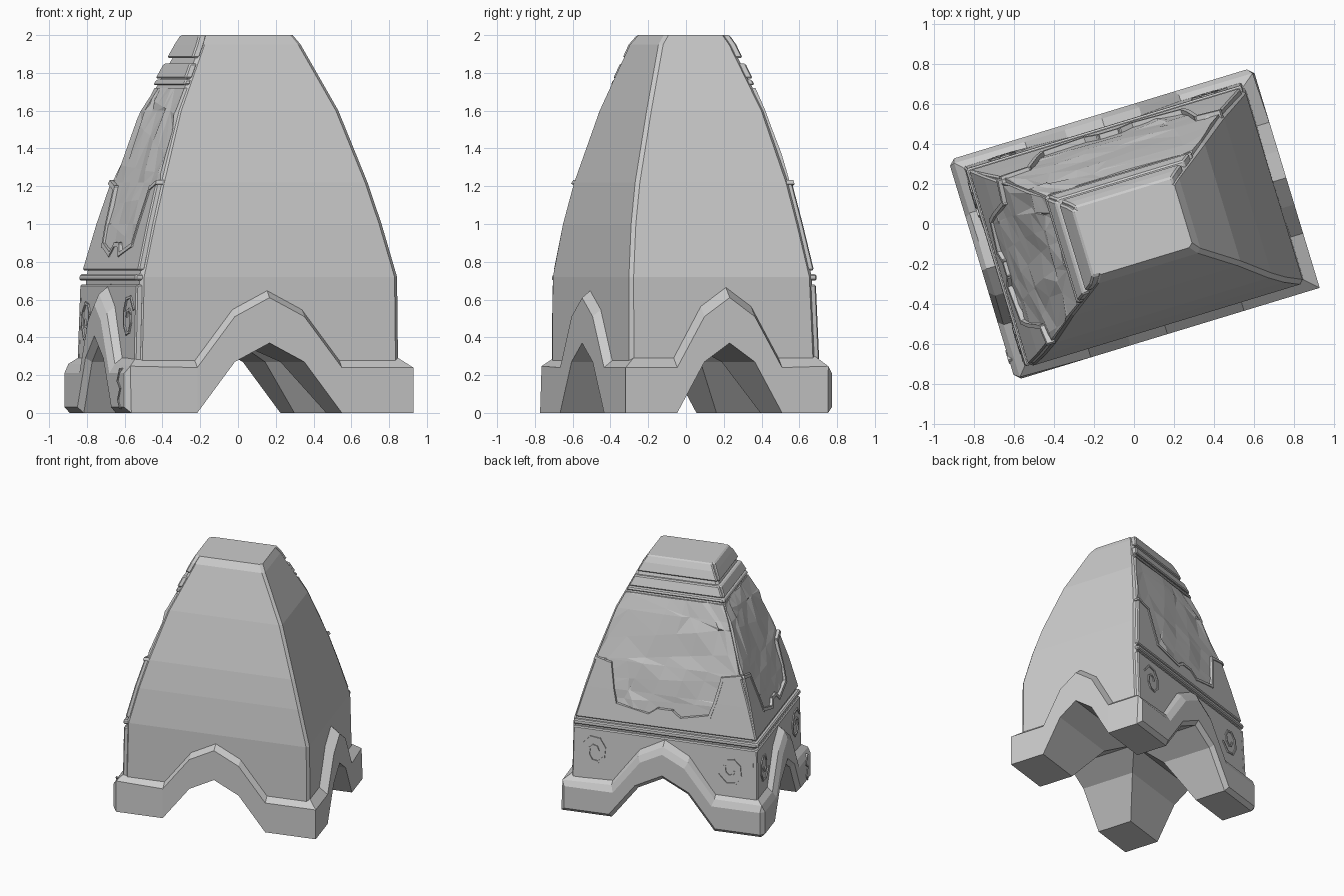
import bpy, bmesh, math, random
from mathutils import Matrix, Vector

if "Cube" in bpy.data.objects:
    bpy.data.objects.remove(bpy.data.objects["Cube"])

random.seed(4)
TURN = Matrix.Rotation(math.radians(16.9), 4, 'Z')

# Body levels: z, then distance of left, right, front and back faces
LEVELS = [(0, .71, .73, .53, .50), (.3, .71, .73, .53, .50),
          (.72, .70, .725, .53, .482), (1.0, .63, .65, .495, .435), (1.22, .565, .585, .453, .395),
          (1.6, .44, .455, .35, .298), (1.95, .275, .282, .232, .172),
          (2, .25, .25, .193, .145)]
ARCH = [(-1, 0), (-.48, .27), (0, .37), (.48, .27), (1, 0)]   # tunnel outline


def finish(bm, name, bevel=0):
    bmesh.ops.recalc_face_normals(bm, faces=bm.faces)
    bm.transform(TURN)
    me = bpy.data.meshes.new(name)
    bm.to_mesh(me)
    bm.free()
    ob = bpy.data.objects.new(name, me)
    bpy.context.collection.objects.link(ob)
    if bevel:
        m = ob.modifiers.new("worn_edges", 'BEVEL')
        m.width, m.segments, m.limit_method = bevel, 1, 'ANGLE'
        m.angle_limit = math.radians(40)
    return ob


def loft(bm, rings):
    rings = [[bm.verts.new(p) for p in r] for r in rings]
    for r, s in zip(rings, rings[1:]):
        for i in range(len(r)):
            j = (i + 1) % len(r)
            bm.faces.new((r[i], r[j], s[j], s[i]))
    bm.faces.new(rings[0])
    bm.faces.new(rings[-1])


def level(z):
    for p, q in zip(LEVELS, LEVELS[1:]):
        if z <= q[0] + 1e-6:
            t = (z - p[0]) / (q[0] - p[0])
            return [a + (b - a) * t for a, b in zip(p, q)][1:]
    return LEVELS[-1][1:]


# Tapered body with chamfered corners
bm = bmesh.new()
rings = []
for z, l, r, f, b in LEVELS:
    c = .02
    rings.append([(-l + c, -f, z), (r - c, -f, z), (r, -f + c, z), (r, b - c, z),
                  (r - c, b, z), (-l + c, b, z), (-l, b - c, z), (-l, -f + c, z)])
loft(bm, rings)
body = finish(bm, "body")

# Crossing arched tunnels cut through the underside
for axis, half in ((0, .40), (1, .29)):
    bm = bmesh.new()
    prof = [(-half * 1.15, -.1)] + [(u * half, z) for u, z in ARCH] + [(half * 1.15, -.1)]
    loft(bm, [[(u, s, z) if axis == 0 else (s, u, z) for u, z in prof] for s in (-1, 1)])
    cutter = finish(bm, "tunnel_cutter")
    cutter.hide_render = True
    m = body.modifiers.new("tunnel", 'BOOLEAN')
    m.operation, m.solver, m.object = 'DIFFERENCE', 'EXACT', cutter
    bpy.context.view_layer.objects.active = body
    bpy.ops.object.modifier_apply(modifier=m.name)
    bpy.data.objects.remove(cutter)

# Thick base band that rises over an arch on every side
A, B, IA, IB = .795, .575, .68, .465
sides = [(A, B, IA, IB, .40, lambda u, d: (u, -d)), (B, A, IB, IA, .29, lambda u, d: (d, u)),
         (A, B, IA, IB, .40, lambda u, d: (-u, d)), (B, A, IB, IA, .29, lambda u, d: (-d, -u))]
bm = bmesh.new()
for W, D, iw, idp, half, at in sides:
    path = [(-W, -iw, 0)] + [(u * half, u * half, z) for u, z in ARCH] + [(W, iw, 0)]
    vs = []
    for u, iu, z in path:
        sec = [at(u, D) + (z,), at(u, D) + (z + .24,),
               at(iu, idp) + (z + .33,), at(iu, idp) + (z,)]
        vs.append([bm.verts.new(p) for p in sec])
    for r, s in zip(vs, vs[1:]):
        for i in range(4):
            j = (i + 1) % 4
            bm.faces.new((r[i], r[j], s[j], s[i]))
bmesh.ops.remove_doubles(bm, verts=bm.verts, dist=1e-4)
# Worn edges only on the carved back and left sides
worn = [e for e in bm.edges if all(v.co.y > B - .01 for v in e.verts)
        or all(v.co.x < -A + .01 for v in e.verts)]
worn = [e for e in worn if e.calc_face_angle(0) > .5]
bmesh.ops.bevel(bm, geom=worn, offset=.03, segments=1, affect='EDGES')
finish(bm, "base_band")


def surface(side, u, z, d):
    l, r, f, b = level(z)
    t = (u + 1) / 2
    if side == "back":
        return (-l + (l + r) * t, b + d, z)
    return (-l - d, b - (f + b) * t, z)


def panel(name, side, polys, thick, bevel=.008, rough=0):
    """Raised polygons in (u, z) wrapped onto a body face; u = -1 is the shared corner."""
    bm = bmesh.new()
    for poly in polys:
        bm.faces.new([bm.verts.new((u, -.02, z)) for u, z in poly])
    cuts = [((0, 0, L[0]), (0, 0, 1)) for L in LEVELS[1:-1]]
    if rough:
        cuts += [((i * .3 - .9, 0, 1.3), (1, 0, random.uniform(-.9, .9))) for i in range(7)]
        cuts += [((0, 0, .95 + i * .17), (random.uniform(-.12, .12), 0, 1)) for i in range(5)]
    for co, no in cuts:
        bmesh.ops.bisect_plane(bm, geom=bm.verts[:] + bm.edges[:] + bm.faces[:],
                               plane_co=co, plane_no=no, dist=1e-5)
    if rough:
        bmesh.ops.triangulate(bm, faces=bm.faces)
    ext = bmesh.ops.extrude_face_region(bm, geom=bm.faces[:])["geom"]
    for v in ext:
        if isinstance(v, bmesh.types.BMVert):
            v.co.y = thick + random.uniform(-rough, rough)
    for v in bm.verts:
        v.co = surface(side, v.co.x, v.co.z, v.co.y)
    return finish(bm, name, bevel)


def ribbon(name, side, path, width, thick, hw):
    """Thin raised line along a path, one slab per segment."""
    polys = []
    for p, q in zip(path, path[1:]):
        a, b = Vector((p[0] * hw, p[1])), Vector((q[0] * hw, q[1]))
        d = (b - a).normalized() * width / 2
        n = Vector((-d.y, d.x))
        polys.append([(v.x / hw, v.y) for v in (a - d - n, b + d - n, b + d + n, a - d + n)])
    panel(name, side, polys, thick, 0)


# Carved stonework on the back and left faces
for side, hw in (("back", .70), ("left", .50)):
    lo, hi = -1 - .02 / hw, .985

    def strip(name, z0, z1, thick):
        panel(side + name, side, [[(lo, z0), (hi, z0), (hi, z1), (lo, z1)]], thick)

    strip("_cap", 1.88, 2.0, .024)
    strip("_upper_ring", 1.77, 1.85, .024)
    strip("_upper_ring_lip", 1.735, 1.765, .016)
    panel(side + "_weathered_face", side,
          [[(-.98, .84), (.97, .84), (.97, 1.72), (-.98, 1.72)]], .008, 0, .009)
    rim = [(hi - .01, 1.22), (.76, 1.19), (.58, .89), (.18, .84), (.08, .89), (-.08, .89),
           (-.18, .84), (-.52, .89), (-.74, 1.19), (lo + .03, 1.22)]
    panel(side + "_frame", side, [[(lo, .755), (hi, .755)] + rim], .02)
    ribbon(side + "_frame_rim", side, rim, .022, .027, hw)
    strip("_belt", .70, .735, .026)
    panel(side + "_lower_panel", side,
          [[(lo, .26), (-.52, .26), (-.27, .5), (0, .59), (.27, .5), (.52, .26),
            (hi, .26), (hi, .68), (lo, .68)]], .02)
    # Squarish spiral carvings near both ends
    for s in (-1, 1):
        path = []
        for i in range(12):
            r, a = .125 - .0085 * i, (i * math.pi / 4 + .4) * s
            path.append((s * .74 + r * math.cos(a) / hw * .8, .5 + r * math.sin(a) * 1.05))
        ribbon(side + "_spiral", side, path, .013, .028, hw)

# Zigzag crack line on the front left foot
crack = [(-.88, .23), (-.8, .17), (-.9, .13), (-.82, .07), (-.88, .03)]
ribbon("foot_crack", "left", [(-u, z) for u, z in crack], .012, A - .71 + .005, .51)
